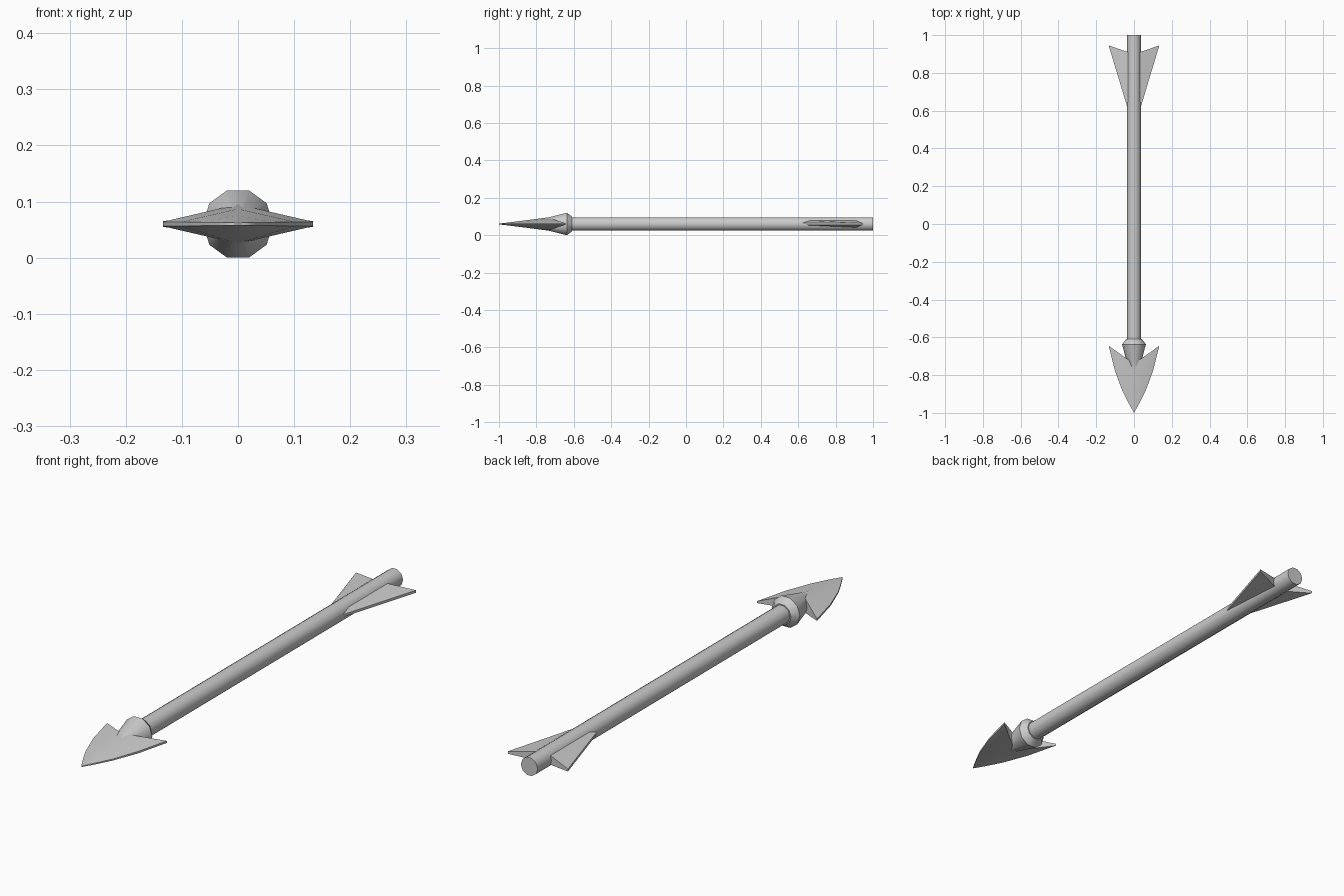
import bpy, bmesh, math

if "Cube" in bpy.data.objects:
    bpy.data.objects.remove(bpy.data.objects["Cube"])

AXIS_Z = 0.06
SIDES = 10


def finish(name, bm):
    bmesh.ops.remove_doubles(bm, verts=bm.verts, dist=0.0005)
    bmesh.ops.recalc_face_normals(bm, faces=bm.faces)
    mesh = bpy.data.meshes.new(name)
    bm.to_mesh(mesh)
    bm.free()
    obj = bpy.data.objects.new(name, mesh)
    bpy.context.collection.objects.link(obj)
    bpy.ops.object.select_all(action='DESELECT')
    obj.select_set(True)
    bpy.context.view_layer.objects.active = obj
    bpy.ops.object.shade_smooth_by_angle(angle=math.radians(38))
    obj.location.z = AXIS_Z
    return obj


def bridge(bm, a, b, closed=True):
    n = len(a)
    for i in range(n if closed else n - 1):
        j = (i + 1) % n
        bm.faces.new((a[i], a[j], b[j], b[i]))


def turned(name, profile):
    """Ten-sided solid around the y axis from (y, radius) pairs."""
    bm = bmesh.new()
    rings = []
    for y, r in profile:
        angles = [math.tau * i / SIDES for i in range(SIDES)]
        rings.append([bm.verts.new((r * math.cos(a), y, r * math.sin(a))) for a in angles])
    for a, b in zip(rings, rings[1:]):
        bridge(bm, a, b)
    bm.faces.new(rings[0])
    bm.faces.new(rings[-1])
    return finish(name, bm)


def fin(name, stations, cap_front=False):
    """Tapered blade, mirrored in x; each station is edge and root (x, y, half thickness)."""
    bm = bmesh.new()
    rings = []
    for (ex, ey, et), (rx, ry, rt) in stations:
        pts = [(rx, ry, rt), (ex, ey, et), (ex, ey, -et), (rx, ry, -rt)]
        rings.append([bm.verts.new(p) for p in pts])
    for a, b in zip(rings, rings[1:]):
        bridge(bm, a, b, closed=False)
    bm.faces.new(rings[-1])
    if cap_front:
        bm.faces.new(rings[0])
    obj = finish(name, bm)
    mirror = obj.modifiers.new("Mirror", 'MIRROR')
    mirror.merge_threshold = 0.0005
    # keep the mirror ahead of any smoothing modifier
    obj.modifiers.move(len(obj.modifiers) - 1, 0)
    return obj


# Shaft
turned("shaft", [(-0.63, 0.0375), (1.0, 0.0375)])

# Flared socket behind the head, tapering forward into the blade
turned("head_socket", [(-0.61, 0.042), (-0.637, 0.063), (-0.87, 0.002)])

# Barbed arrowhead with a raised centre
fin("arrowhead", [
    ((0.0, -1.0, 0.002), (0.0, -1.0, 0.002)),
    ((0.033, -0.94, 0.003), (0.0, -0.94, 0.009)),
    ((0.061, -0.885, 0.003), (0.0, -0.885, 0.016)),
    ((0.1, -0.78, 0.004), (0.0, -0.80, 0.027)),
    ((0.134, -0.645, 0.004), (0.0, -0.74, 0.035)),
])

# Swept tail vanes
fin("tail_vanes", [
    ((0.036, 0.62, 0.005), (0.02, 0.63, 0.02)),
    ((0.134, 0.945, 0.005), (0.02, 0.906, 0.02)),
], cap_front=True)
